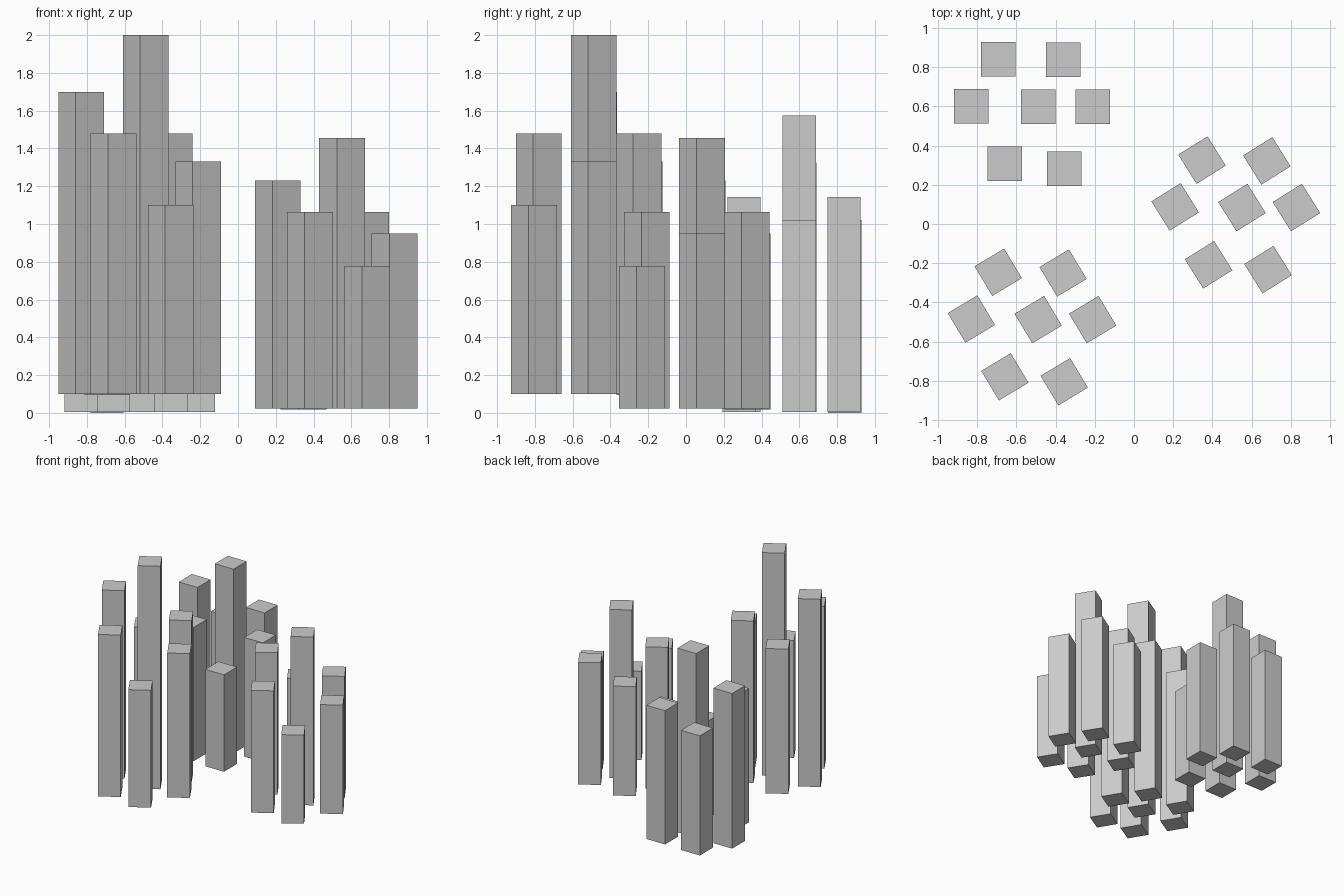
import bpy
from math import radians

if "Cube" in bpy.data.objects:
    bpy.data.objects.remove(bpy.data.objects["Cube"])

SIDE = 0.176

# one cluster: (name, x offset, y offset, height, base drop)
COLUMNS = [
    ("centre",      0.000,  0.000, 1.90, 0.0),
    ("left",       -0.341,  0.003, 1.60, 0.0),
    ("right",       0.278,  0.000, 1.23, 0.0),
    ("back_left",  -0.204,  0.242, 1.23, 0.004),
    ("back_right",  0.127,  0.238, 1.38, 0.0),
    ("front_left", -0.170, -0.292, 1.38, 0.0),
    ("front_right", 0.133, -0.317, 1.00, 0.0),
]

# clusters: (name, x, y, base z, height scale, turn of each column)
CLUSTERS = [
    ("back_cluster",  -0.489,  0.599, 0.004, 0.826, 0),
    ("front_cluster", -0.489, -0.488, 0.100, 1.000, 31),
    ("right_cluster",  0.551,  0.084, 0.022, 0.755, 32),
]


def column(name, x, y, z0, z1, turn):
    bpy.ops.mesh.primitive_cube_add(size=1, location=(x, y, (z0 + z1) / 2),
                                    rotation=(0, 0, radians(turn)))
    ob = bpy.context.object
    ob.name = name
    ob.scale = (SIDE, SIDE, z1 - z0)


# square columns, the same seven in every cluster
for cname, cx, cy, base, k, turn in CLUSTERS:
    for name, dx, dy, h, drop in COLUMNS:
        column(f"{cname}_{name}_column", cx + dx, cy + dy,
               base - drop, base + h * k, turn)
